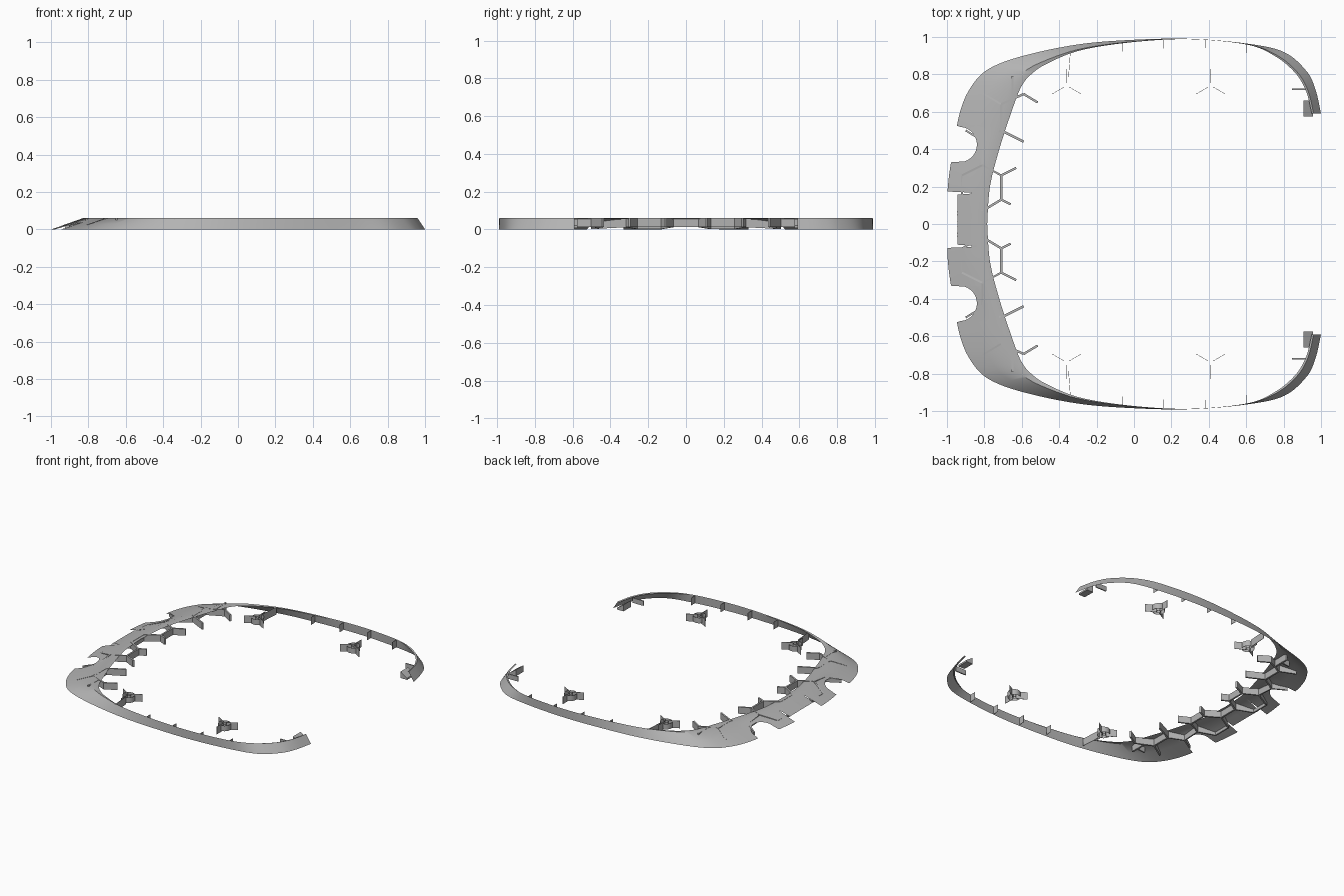
import bpy
import bmesh
from math import sqrt, sin, cos, pi, radians
from mathutils import Vector

cube = bpy.data.objects.get("Cube")
if cube:
    bpy.data.objects.remove(cube, do_unlink=True)

HEIGHT = 0.06
SHOULDER = 0.79
grey = bpy.data.materials.new("plain grey")
grey.use_nodes = True
colour = (0.45, 0.45, 0.45, 1)
grey.diffuse_color = colour
grey.node_tree.nodes["Principled BSDF"].inputs["Base Color"].default_value = colour


def finish(name, bm, smooth=False):
    mesh = bpy.data.meshes.new(name)
    bm.to_mesh(mesh)
    bm.free()
    mesh.materials.append(grey)
    obj = bpy.data.objects.new(name, mesh)
    bpy.context.collection.objects.link(obj)
    if smooth:
        bpy.ops.object.select_all(action='DESELECT')
        obj.select_set(True)
        bpy.context.view_layer.objects.active = obj
        bpy.ops.object.shade_smooth_by_angle(angle=radians(35))


def spline(points, seg, f):
    # Catmull-Rom through the control points
    n = len(points) - 1
    p0, p1, p2, p3 = [Vector(points[min(max(seg + k, 0), n)]) for k in (-1, 0, 1, 2)]
    return 0.5 * (2 * p1 + (p2 - p0) * f + (2 * p0 - 5 * p1 + 4 * p2 - p3) * f ** 2
                  + (3 * p1 - p0 - 3 * p2 + p3) * f ** 3)


# Rim shell: lower outer edge and upper inner edge, from the middle to the open end
outer = [(-1, 0), (-.995, .2), (-.967, .4), (-.93, .6), (-.873, .73), (-.78, .827), (-.6, .897),
         (-.3, .96), (0, .985), (.3, .99), (.6, .965), (.8, .92), (.92, .82), (.97, .72), (1, .59)]
inner = [(-.785, 0), (-.77, .2), (-.72, .4), (-.655, .6), (-.605, .73), (-.55, .8), (-.46, .86),
         (-.28, .93), (0, .973), (.3, .988), (.6, .96), (.75, .9), (.86, .81), (.92, .71), (.95, .59)]


def rise(t):
    # height of the cross-section: ramp up to the shoulder, then a lip that dips slightly
    if t <= SHOULDER:
        return HEIGHT * t / SHOULDER
    return HEIGHT - 0.02 * (t - SHOULDER)


def trim(y, slot):
    # how far the outer edge is cut back: middle panel, slot, tab, round notch
    if y < slot:
        return -0.945
    if y < slot + 0.012:
        return -0.87
    d = (y - 0.425) / 0.095
    if abs(d) < 1:
        return -0.935 + 0.095 * sqrt(1 - d * d)
    return -2


def stations(side, slot):
    rows = []
    for seg in range(len(outer) - 1):
        steps = 40 if seg < 3 else 8
        last = seg == len(outer) - 2
        for k in range(steps + last):
            o, i = spline(outer, seg, k / steps), spline(inner, seg, k / steps)
            start = max(0, (trim(o.y, slot) - o.x) / (i.x - o.x)) if seg < 3 else 0
            row = []
            for t in (start, (start + SHOULDER) / 2, SHOULDER, 1):
                p = o.lerp(i, t)
                row.append((p.x, side * p.y, rise(t)))
            rows.append(row)
    return rows


bm = bmesh.new()
strip = stations(-1, 0.115)[:0:-1] + stations(1, 0.16)
grid = [[bm.verts.new(p) for p in row] for row in strip]
for a, b in zip(grid, grid[1:]):
    for j in range(3):
        bm.faces.new((a[j], a[j + 1], b[j + 1], b[j]))
finish("rim_shell", bm, True)


def wall(bm, a, b, za, zb, thick):
    # upright plate between two plan points, with a height range at each end
    a, b = Vector(a), Vector(b)
    d = (b - a).normalized() * thick / 2
    side = Vector((-d.y, d.x))
    l, r = [[bm.verts.new((*(p + s * side), z)) for p, z in
             ((a, za[0]), (b, zb[0]), (b, zb[1]), (a, za[1]))] for s in (1, -1)]
    bm.faces.new(l[::-1])
    bm.faces.new(r)
    for k in range(4):
        n = (k + 1) % 4
        bm.faces.new((l[k], l[n], r[n], r[k]))


def flip(p, s):
    return (p[0], s * p[1])


# Honeycomb ribs under the wide side of the rim, lower where the shell slopes down
FULL, MID, LOW = (0.012, 0.06), (0.005, 0.043), (0.002, 0.024)
full_links = [((-.81, .07), (-.71, .13)), ((-.71, .13), (-.66, .105)), ((-.71, .13), (-.71, .26)),
              ((-.71, .26), (-.63, .3)), ((-.59, .44), (-.71, .5)), ((-.71, .5), (-.71, .64)),
              ((-.71, .64), (-.59, .695)), ((-.59, .695), (-.515, .65)), ((-.65, .67), (-.65, .79))]
sloped_links = [((-.71, .26), (-.81, .315), FULL, FULL), ((-.81, .315), (-.81, .445), FULL, MID),
                ((-.71, .5), (-.81, .445), FULL, MID), ((-.71, .64), (-.81, .7), FULL, LOW),
                ((-.65, .74), (-.71, .74), FULL, MID), ((-.81, .07), (-.92, .13), FULL, LOW),
                ((-.81, .315), (-.92, .26), FULL, LOW), ((-.92, .13), (-.92, .26), LOW, LOW),
                ((-.81, .445), (-.9, .5), MID, LOW)]
bm = bmesh.new()
wall(bm, (-.81, -.07), (-.81, .07), FULL, FULL, 0.012)
for s in (1, -1):
    for a, b in full_links:
        wall(bm, flip(a, s), flip(b, s), FULL, FULL, 0.012)
    for a, b, za, zb in sloped_links:
        wall(bm, flip(a, s), flip(b, s), za, zb, 0.01)
finish("honeycomb_ribs", bm)

# Short gussets along the two long walls
GUSSET = (0.003, 0.057)
bm = bmesh.new()
for s in (1, -1):
    for x, y in ((-.06, .968), (.16, .983), (.38, .985), (.6, .96)):
        wall(bm, (x, s * y), (x, s * (y - .045)), GUSSET, GUSSET, 0.002)
    wall(bm, (-.34, s * .925), (-.35, s * .785), GUSSET, GUSSET, 0.002)
finish("wall_gussets", bm)


# Screw posts: thin ring, inner boss and three fins
def tube(bm, x, y, radius, z0, z1, sides=20):
    rings = [[bm.verts.new((x + radius * cos(2 * pi * k / sides),
                            y + radius * sin(2 * pi * k / sides), z)) for k in range(sides)]
             for z in (z0, z1)]
    for k in range(sides):
        n = (k + 1) % sides
        bm.faces.new((rings[0][k], rings[0][n], rings[1][n], rings[1][k]))


for s, end in ((1, "back"), (-1, "front")):
    for x, place in ((-.36, "wide"), (.41, "open")):
        bm = bmesh.new()
        tube(bm, x, s * .74, .042, 0.01, 0.05)
        tube(bm, x, s * .74, .014, 0.01, 0.05)
        for angle in (90, 210, 330):
            c, q = cos(radians(angle)), s * sin(radians(angle))
            wall(bm, (x + .014 * c, s * .74 + .014 * q), (x + .09 * c, s * .74 + .09 * q),
                 GUSSET, GUSSET, 0.002)
        finish(f"{end}_{place}_post", bm, True)

# Catches at the open ends: wedge block and a small fin
bm = bmesh.new()
for s in (1, -1):
    wall(bm, (.905, s * .617), (.957, s * .617), (0.008, 0.055), (0.008, 0.02), 0.085)
    wall(bm, (.845, s * .72), (.93, s * .72), (0.01, 0.045), (0.01, 0.045), 0.008)
finish("end_catches", bm)
